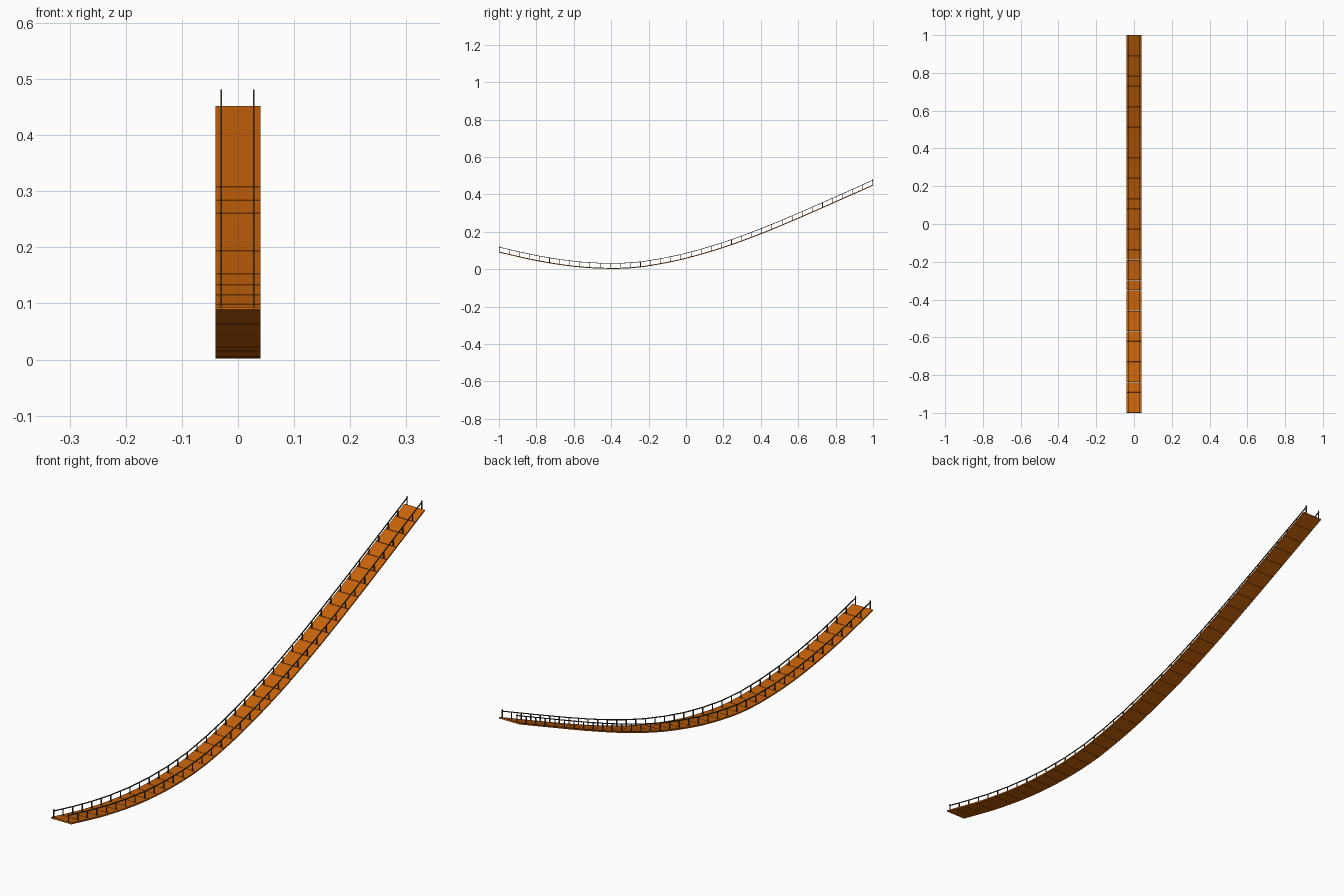
import bpy, bmesh
from mathutils import Vector, Matrix

if "Cube" in bpy.data.objects:
    bpy.data.objects.remove(bpy.data.objects["Cube"])

# Sagging walkway profile (y, z of the plank tops)
PROFILE = [(-1, .094), (-.8, .049), (-.6, .018), (-.42, .007), (-.27, .012), (-.13, .033),
           (0, .061), (.2, .119), (.4, .192), (.6, .275), (.8, .363), (1, .452)]
N = 37
RAIL_X = (-.03, .028)
RAIL_H = .024
T = .005


def slope(i):
    a, b = PROFILE[max(i - 1, 0)], PROFILE[min(i + 1, len(PROFILE) - 1)]
    return (b[1] - a[1]) / (b[0] - a[0])


def height(y):
    # smooth Hermite interpolation of the profile
    for i in range(len(PROFILE) - 1):
        (y0, z0), (y1, z1) = PROFILE[i], PROFILE[i + 1]
        if y <= y1 + 1e-6:
            h = y1 - y0
            t = (y - y0) / h
            return ((2*t**3 - 3*t*t + 1) * z0 + (t**3 - 2*t*t + t) * h * slope(i)
                    + (3*t*t - 2*t**3) * z1 + (t**3 - t*t) * h * slope(i + 1))


def material(name, color):
    m = bpy.data.materials.new(name)
    m.diffuse_color = (*color, 1)
    m.use_nodes = True
    m.node_tree.nodes["Principled BSDF"].inputs["Base Color"].default_value = m.diffuse_color
    return m


def finish(bm, name, mat):
    me = bpy.data.meshes.new(name)
    bm.to_mesh(me)
    bm.free()
    me.materials.append(mat)
    ob = bpy.data.objects.new(name, me)
    bpy.context.collection.objects.link(ob)
    return ob


def beam(bm, a, b, w, t, grow=0):
    # box from a to b, width w across x, thickness t
    a, b = Vector(a), Vector(b)
    d = (b - a).normalized()
    x = Vector((1, 0, 0))
    rot = Matrix((x, d, x.cross(d))).transposed().to_4x4()
    size = Matrix.Diagonal((w, (b - a).length + grow, t, 1))
    bmesh.ops.create_cube(bm, size=1, matrix=Matrix.Translation((a + b) / 2) @ rot @ size)


wood = material("wood", (.58, .125, .003))
rope = material("rope", (.07, .055, .03))
ys = [-1 + 2 * i / N for i in range(N + 1)]

# Planks with narrow gaps
bm = bmesh.new()
for y0, y1 in zip(ys, ys[1:]):
    beam(bm, (0, y0, height(y0) - T / 2), (0, y1, height(y1) - T / 2), .08, T, -.0016)
finish(bm, "planks", wood)

# Handrail ropes and their upright posts
for side, x in zip(("left", "right"), RAIL_X):
    bm = bmesh.new()
    step = [ys[i] for i in range(0, N, 2)] + [1]
    for y0, y1 in zip(step, step[1:]):
        beam(bm, (x, y0, height(y0) + RAIL_H), (x, y1, height(y1) + RAIL_H), .003, .003, .001)
    finish(bm, side + "_handrail", rope)
    bm = bmesh.new()
    for y in ys:
        end = abs(y) > .99
        yy = max(-.998, min(.998, y))
        z = height(yy)
        top = .030 if end else RAIL_H
        beam(bm, (x, yy, z - T * .9), (x, yy, z + top), .003, .003)
    finish(bm, side + "_posts", rope)
